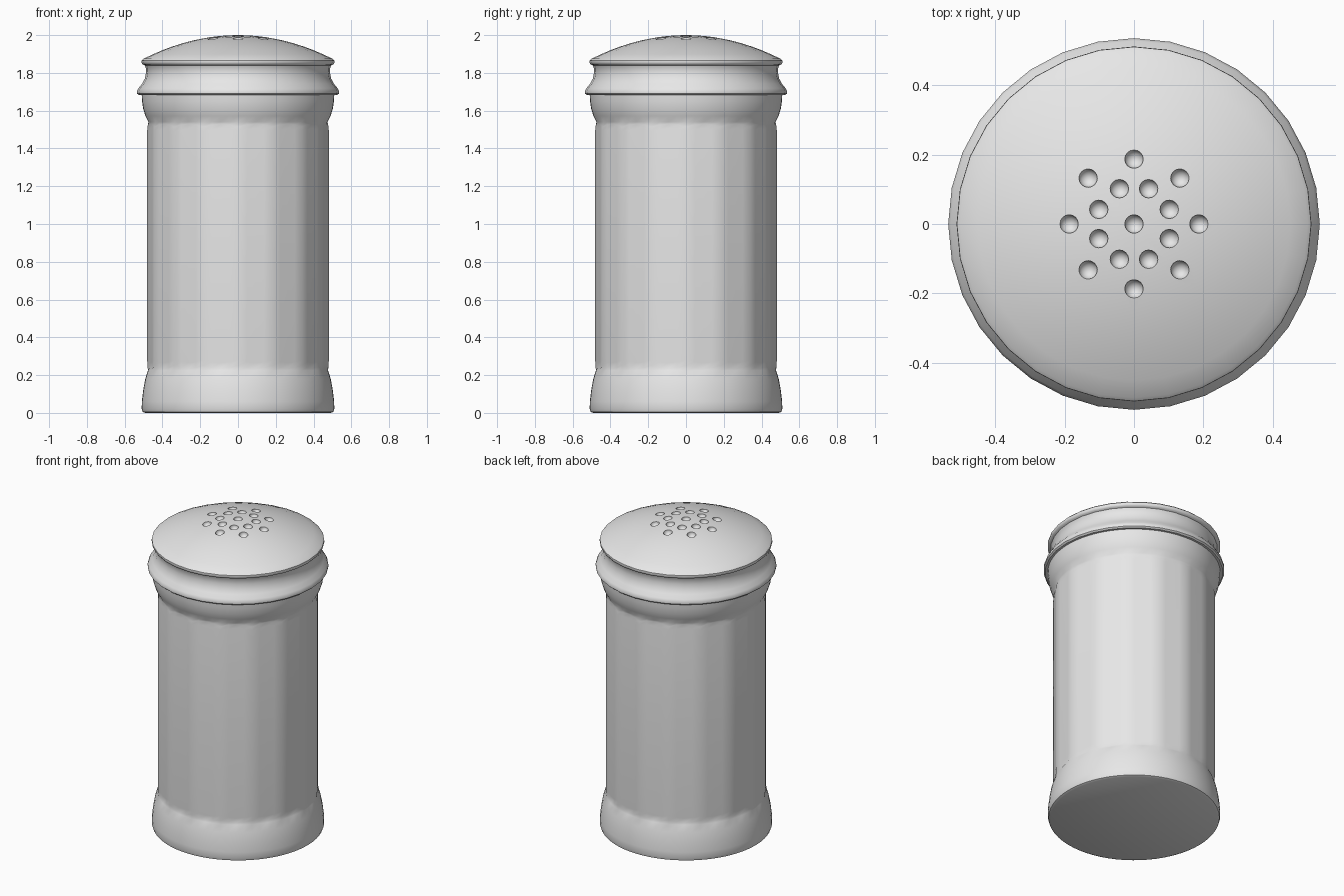
import bpy, bmesh, math
from mathutils import Matrix

cube = bpy.data.objects.get("Cube")
if cube:
    bpy.data.objects.remove(cube, do_unlink=True)

grey = bpy.data.materials.new("plain_grey")
grey.use_nodes = True
colour = (0.8, 0.8, 0.8, 1)
grey.diffuse_color = colour
grey.node_tree.nodes["Principled BSDF"].inputs["Base Color"].default_value = colour


def make_object(name, bm):
    mesh = bpy.data.meshes.new(name)
    bmesh.ops.recalc_face_normals(bm, faces=bm.faces)
    bm.to_mesh(mesh)
    bm.free()
    mesh.materials.append(grey)
    obj = bpy.data.objects.new(name, mesh)
    bpy.context.collection.objects.link(obj)
    return obj


def smooth(obj, degrees):
    obj.data.shade_smooth()
    obj.data.set_sharp_from_angle(angle=math.radians(degrees))


def lathe(name, profile, segments, shape):
    """Spin (radius, height, tag) points; shape adjusts each one by angle."""
    bm = bmesh.new()
    rings = []
    for point in profile:
        ring = []
        for i in range(segments):
            a = math.tau * i / segments
            r, z = shape(a, *point)
            ring.append(bm.verts.new((r * math.cos(a), r * math.sin(a), z)))
        rings.append(ring)
    for low, high in zip(rings, rings[1:]):
        for i in range(segments):
            j = (i + 1) % segments
            bm.faces.new((low[i], low[j], high[j], high[i]))
    bmesh.ops.remove_doubles(bm, verts=bm.verts, dist=1e-5)
    return make_object(name, bm)


# Glass body: round foot and shoulder with a sixteen-sided middle
SIDES = 16
STEP = math.tau / SIDES


def facet(a, r, z, lift):
    if lift is None:
        return r, z
    off = a % STEP - STEP / 2
    flat = r * math.cos(STEP / 2) / math.cos(off)
    # facet ends bow outwards at the middle of each side
    return flat, z + lift * math.cos(off * math.pi / STEP)


body_profile = [
    (0, 0, None), (0.492, 0, None), (0.505, 0.006, None), (0.51, 0.022, None),
    (0.509, 0.06, None), (0.502, 0.12, None), (0.491, 0.18, None),
    (0.477, 0.225, None),
    (0.479, 0.25, -0.015), (0.481, 0.28, -0.015), (0.481, 0.9, 0),
    (0.481, 1.49, 0.015), (0.479, 1.515, 0.015),
    (0.474, 1.54, None), (0.49, 1.572, None), (0.502, 1.61, None),
    (0.508, 1.65, None), (0.51, 1.69, None), (0, 1.69, None),
]
body = lathe("shaker_body", body_profile, 64, facet)
smooth(body, 40)

# Screw cap: flared lower lip, waist, rolled rim and shallow dome
cap_profile = [
    (0, 1.682), (0.525, 1.682), (0.534, 1.69), (0.535, 1.702), (0.528, 1.718),
    (0.508, 1.742), (0.493, 1.77), (0.487, 1.8), (0.488, 1.825),
    (0.494, 1.84), (0.505, 1.845), (0.511, 1.855), (0.51, 1.866),
]
cap_profile += [(0.5 * k / 10, 2 - 0.125 * (k / 10) ** 2) for k in range(10, -1, -1)]
cap = lathe("shaker_cap", cap_profile, 32, lambda a, r, z: (r, z))

# Round pouring holes: one in the centre and two rings of eight
spots = [(0, 0)]
for k in range(8):
    spots.append((0.11, math.tau * (k + 0.5) / 8))
    spots.append((0.187, math.tau * k / 8))
bm = bmesh.new()
for r, a in spots:
    z = 2 - 0.125 * (r / 0.5) ** 2
    bmesh.ops.create_uvsphere(
        bm, u_segments=16, v_segments=9, radius=0.027,
        matrix=Matrix.Translation((r * math.cos(a), r * math.sin(a), z)))
cutter = make_object("hole_cutter", bm)
cutter.hide_render = True

cut = cap.modifiers.new("holes", "BOOLEAN")
cut.operation = "DIFFERENCE"
cut.solver = "EXACT"
cut.object = cutter
graph = bpy.context.evaluated_depsgraph_get()
pierced = bpy.data.meshes.new_from_object(cap.evaluated_get(graph))
cap.modifiers.clear()
cap.data = pierced
bpy.data.objects.remove(cutter, do_unlink=True)
smooth(cap, 40)
